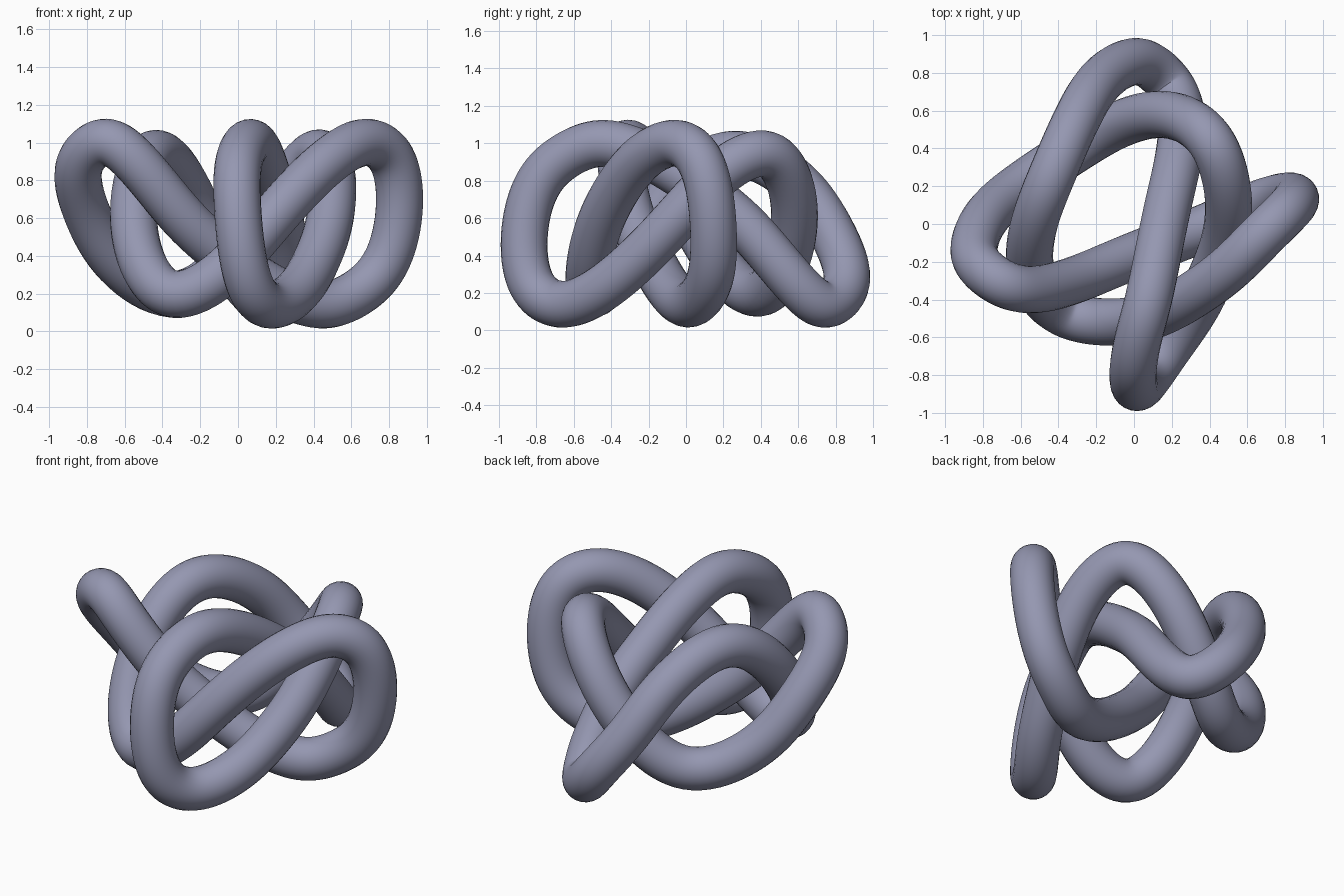
import bpy
import math
from mathutils import Matrix, Vector

# Remove the default object only
default = bpy.data.objects.get("Cube")
if default:
    bpy.data.objects.remove(default, do_unlink=True)

TUBE_RADIUS = 0.125
HEIGHT = 1.14
AXIS_ANGLE = math.radians(-40)

# Centre line of one half of the knot
half_path = [
    (0, .87, .3), (-.16, .785, .52), (-.28, .61, .79), (-.43, .27, .97),
    (-.525, .03, .85), (-.56, -.2, .58), (-.495, -.38, .32),
    (-.345, -.495, .17), (-.09, -.525, .29), (.14, -.475, .55),
    (.335, -.362, .77), (.51, -.235, .93), (.68, -.06, 1.015),
    (.81, .065, .94), (.86, .128, .75), (.835, .15, .49), (.75, .138, .3),
    (.6, .085, .18), (.42, -.003, .125), (.12, -.12, .26),
    (-.08, -.2, .41), (-.255, -.275, .56), (-.4, -.325, .73),
    (-.55, -.352, .91), (-.684, -.324, 1.015), (-.8, -.245, .96),
]


def half_turn(point):
    """Turn a point by 180 degrees about the knot's level symmetry axis."""
    middle = Vector((0, 0, HEIGHT / 2))
    axis = Vector((math.cos(AXIS_ANGLE), math.sin(AXIS_ANGLE), 0))
    return Matrix.Rotation(math.pi, 3, axis) @ (point - middle) + middle


def catmull_rom(points, steps):
    """Closed centripetal curve through the points, as evenly split spans."""
    result = []
    count = len(points)
    for i in range(count):
        p = [points[(i + k) % count] for k in (-1, 0, 1, 2)]
        gap = [math.sqrt((p[k + 1] - p[k]).length) for k in range(3)]
        # Tangents scaled to the middle span
        start = ((p[1] - p[0]) / gap[0] - (p[2] - p[0]) / (gap[0] + gap[1])
                 + (p[2] - p[1]) / gap[1]) * gap[1]
        end = ((p[2] - p[1]) / gap[1] - (p[3] - p[1]) / (gap[1] + gap[2])
               + (p[3] - p[2]) / gap[2]) * gap[1]
        for step in range(steps):
            t = step / steps
            blend = t * t * (3 - 2 * t)
            result.append(p[1] * (1 - blend) + p[2] * blend
                          + start * (t * (1 - t) ** 2)
                          - end * (t * t * (1 - t)))
    return result


def relax(points, rounds):
    """Even out small ripples along a closed path."""
    for _ in range(rounds):
        points = [(points[i - 1] + q * 2 + points[(i + 1) % len(points)]) / 4
                  for i, q in enumerate(points)]
    return points


# The second half is the first one turned over
first_half = [Vector(point) for point in half_path]
centre_line = first_half + [half_turn(point) for point in first_half]
centre_line = relax(catmull_rom(centre_line, 8), 20)

# Round tube along the closed centre line
curve = bpy.data.curves.new("knot_tube", "CURVE")
curve.dimensions = "3D"
curve.bevel_depth = TUBE_RADIUS
curve.bevel_resolution = 10
curve.use_fill_caps = False
spline = curve.splines.new("POLY")
spline.points.add(len(centre_line) - 1)
for target, point in zip(spline.points, centre_line):
    target.co = (*point, 1)
spline.use_cyclic_u = True
spline.use_smooth = True

knot = bpy.data.objects.new("knot_tube", curve)
bpy.context.collection.objects.link(knot)

# Single greyish violet colour
colour = (0.30, 0.31, 0.44, 1)
material = bpy.data.materials.new("greyish violet")
material.use_nodes = True
material.diffuse_color = colour
for node in material.node_tree.nodes:
    if node.type == "BSDF_PRINCIPLED":
        node.inputs["Base Color"].default_value = colour
curve.materials.append(material)

# Turn the tube into a smooth mesh
bpy.ops.object.select_all(action="DESELECT")
knot.select_set(True)
bpy.context.view_layer.objects.active = knot
bpy.ops.object.convert(target="MESH")
bpy.ops.object.shade_smooth()
